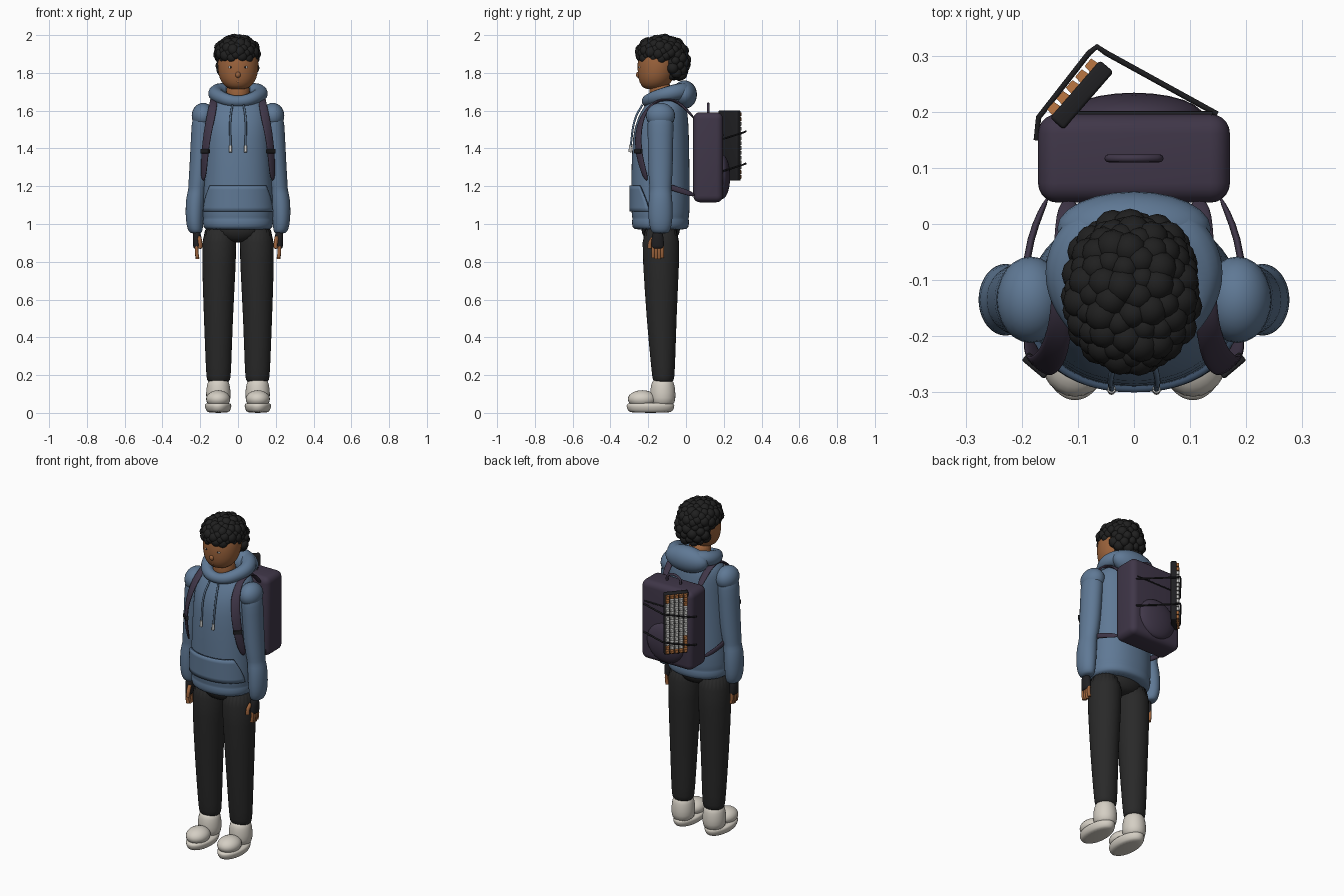
import bpy, bmesh, math
from mathutils import Vector, Matrix

cube = bpy.data.objects.get("Cube")
if cube:
    bpy.data.objects.remove(cube)


def colour(name, r, g, b):
    m = bpy.data.materials.new(name)
    m.use_nodes = True
    m.diffuse_color = (r, g, b, 1)
    m.node_tree.nodes["Principled BSDF"].inputs["Base Color"].default_value = (r, g, b, 1)
    return m


BLUE = colour("hoodie blue", .115, .19, .30)
SEAM = colour("seam blue", .04, .07, .12)
TROUSER = colour("trouser charcoal", .022, .022, .022)
HAIR = colour("hair black", .014, .014, .014)
SKIN = colour("skin brown", .33, .125, .045)
PURPLE = colour("pack purple", .05, .037, .065)
CREAM = colour("shoe cream", .66, .62, .55)
BLACK = colour("strap black", .014, .014, .016)
ORANGE = colour("key orange", .46, .17, .05)
GREY = colour("key grey", .6, .6, .58)


def finish(name, bm, mat, smooth=True, subdiv=0):
    bmesh.ops.recalc_face_normals(bm, faces=bm.faces)
    me = bpy.data.meshes.new(name)
    bm.to_mesh(me)
    bm.free()
    me.materials.append(mat)
    for p in me.polygons:
        p.use_smooth = smooth
    ob = bpy.data.objects.new(name, me)
    bpy.context.collection.objects.link(ob)
    if subdiv:
        ob.modifiers.new("smooth", "SUBSURF").levels = subdiv
        ob.modifiers["smooth"].render_levels = subdiv
    return ob


def ring_point(a, ring, power=2.0):
    z, cx, cy, rx, ry = ring
    s, c = math.sin(a), math.cos(a)
    e = 2 / power
    return Vector((cx + rx * math.copysign(abs(s) ** e, s),
                   cy - ry * math.copysign(abs(c) ** e, c), z))


def loft(name, rings, mat, power=2.0, n=24):
    """Skin a stack of oval rings (z, cx, cy, rx, ry)."""
    bm = bmesh.new()
    loops = [[bm.verts.new(ring_point(math.tau * i / n, r, power)) for i in range(n)] for r in rings]
    for lo, hi in zip(loops, loops[1:]):
        for i in range(n):
            j = (i + 1) % n
            bm.faces.new((lo[i], lo[j], hi[j], hi[i]))
    bm.faces.new(loops[0])
    bm.faces.new(loops[-1])
    return finish(name, bm, mat, subdiv=1)


def add_ball(bm, loc, r, seg=24):
    m = Matrix.Translation(loc) @ Matrix.Diagonal((*r, 1))
    bmesh.ops.create_uvsphere(bm, u_segments=seg, v_segments=seg // 2 + 2, radius=1, matrix=m)


def ball(name, loc, r, mat):
    bm = bmesh.new()
    add_ball(bm, loc, r)
    return finish(name, bm, mat)


def tube(name, pts, depth, mat, radii=None, cyclic=False, handle="AUTO"):
    cu = bpy.data.curves.new(name, "CURVE")
    cu.dimensions = "3D"
    cu.bevel_depth = depth
    cu.bevel_resolution = 4
    cu.use_fill_caps = True
    sp = cu.splines.new("BEZIER")
    sp.bezier_points.add(len(pts) - 1)
    sp.use_cyclic_u = cyclic
    for i, (bp, p) in enumerate(zip(sp.bezier_points, pts)):
        bp.co = p
        bp.handle_left_type = bp.handle_right_type = handle
        bp.radius = radii[i] if radii else 1
    cu.materials.append(mat)
    ob = bpy.data.objects.new(name, cu)
    bpy.context.collection.objects.link(ob)
    return ob


def ribbon(name, pts, sides, mat, thick):
    """Flat band through pts; sides gives half-width vectors."""
    bm = bmesh.new()
    rows = [(bm.verts.new(Vector(p) - Vector(s)), bm.verts.new(Vector(p) + Vector(s)))
            for p, s in zip(pts, sides)]
    for a, b in zip(rows, rows[1:]):
        bm.faces.new((a[0], a[1], b[1], b[0]))
    ob = finish(name, bm, mat)
    so = ob.modifiers.new("thickness", "SOLIDIFY")
    so.thickness, so.offset = thick, 0
    ob.modifiers.new("smooth", "SUBSURF").levels = 2
    return ob


def box(name, loc, size, mat, bevel=0, seg=3):
    bm = bmesh.new()
    bmesh.ops.create_cube(bm, size=1, matrix=Matrix.Translation(loc) @ Matrix.Diagonal((*size, 1)))
    if bevel:
        bmesh.ops.bevel(bm, geom=bm.edges[:], offset=bevel, segments=seg, profile=.5, affect="EDGES")
    return finish(name, bm, mat, smooth=False)


# Hoodie body with hem seam, and pouch pocket wrapped on its front
CY = -.135
torso = [(.968, 0, CY, .17, .135), (.98, 0, CY, .184, .15), (1.02, 0, CY, .188, .153),
         (1.03, 0, CY, .182, .147), (1.04, 0, CY, .19, .155), (1.2, 0, CY, .184, .156),
         (1.4, 0, CY, .175, .152), (1.52, 0, -.13, .172, .145), (1.6, 0, -.115, .168, .122),
         (1.645, 0, -.105, .145, .1), (1.68, 0, -.105, .09, .08)]
loft("hoodie_body", torso, BLUE, 2.2, 32)
bm = bmesh.new()
grid = []
for i in range(7):
    t = i / 6
    half = 1.22 - .38 * t ** 1.5
    ring = (1.065 + .14 * t, 0, CY, .193 - .004 * t, .159)
    grid.append([bm.verts.new(ring_point(half * (k / 10 - 1), ring, 2.2)) for k in range(21)])
for a, b in zip(grid, grid[1:]):
    for k in range(20):
        bm.faces.new((a[k], a[k + 1], b[k + 1], b[k]))
pocket = finish("pouch_pocket", bm, BLUE)
pocket.data.materials.append(SEAM)
so = pocket.modifiers.new("thickness", "SOLIDIFY")
so.thickness, so.offset, so.material_offset_rim = .012, 0, 1

# Collar roll and hood hanging behind the neck
tube("hood_collar", [(0, -.205, 1.65), (.1, -.15, 1.675), (.1, -.04, 1.7), (0, .0, 1.7),
                     (-.1, -.04, 1.7), (-.1, -.15, 1.675)], .04, BLUE,
     [.75, .9, 1.1, 1.2, 1.1, .9], True)
ball("hood", (0, -.008, 1.685), (.137, .066, .075), BLUE)

# Head and neck
loft("neck", [(1.6, 0, -.125, .065, .065), (1.68, 0, -.13, .064, .064), (1.76, 0, -.14, .064, .06)], SKIN)
loft("head", [(1.712, 0, -.172, .04, .04), (1.73, 0, -.167, .074, .072), (1.77, 0, -.158, .1, .096),
              (1.82, 0, -.152, .109, .106), (1.88, 0, -.145, .11, .112), (1.94, 0, -.14, .09, .09),
              (1.96, 0, -.14, .04, .04)], SKIN)
ball("nose", (0, -.252, 1.79), (.014, .013, .016), SKIN)
ball("lips", (0, -.238, 1.752), (.022, .008, .006), SKIN)
for s, side in ((1, "left"), (-1, "right")):
    ball(side + "_eye", (s * .038, -.243, 1.83), (.013, .007, .007), GREY)
    ball(side + "_pupil", (s * .038, -.247, 1.83), (.006, .005, .006), BLACK)

# Curly hair: two cores covered with clumps in a golden spiral
bm = bmesh.new()
for centre, rad, count, low in (((-.005, -.128, 1.905), (.114, .133, .084), 90, -.4),
                                ((-.003, -.065, 1.85), (.104, .074, .09), 50, -.9)):
    add_ball(bm, centre, rad)
    for i in range(count):
        h = 1 - (1 - low) * (i + .5) / count
        w, a = math.sqrt(1 - h * h), i * 2.39996
        d = Vector((w * math.cos(a), w * math.sin(a), h))
        if centre[1] > -.1 and d.y < -.2:
            continue
        r = .028 + .004 * math.sin(i * 1.7)
        add_ball(bm, [c + q * v * .86 for c, q, v in zip(centre, rad, d)], (r, r, r), 12)
finish("hair", bm, HAIR)

for s, side in ((1, "left"), (-1, "right")):
    # Sleeve with shoulder and gathered cuff
    ball(side + "_shoulder", (s * .184, CY, 1.573), (.061, .077, .068), BLUE)
    arm = [(1.6, .18, .045, .055), (1.55, .188, .056, .07), (1.5, .191, .057, .069), (1.3, .202, .055, .066),
           (1.2, .215, .049, .06), (1.18, .217, .046, .056), (1.14, .225, .051, .063),
           (1.05, .23, .049, .066), (.99, .229, .044, .06), (.955, .224, .036, .047), (.95, .222, .02, .03)]
    loft(side + "_sleeve", [(z, s * x, CY, rx, ry) for z, x, rx, ry in arm], BLUE)
    # Hand in a fingerless glove
    loft(side + "_glove", [(z, s * .218, -.15, rx, ry) for z, rx, ry in
                           ((.97, .022, .026), (.92, .022, .032), (.88, .02, .035), (.868, .016, .032))], BLACK)
    for k in range(4):
        y = -.174 + .016 * k
        tip = .812 + .006 * abs(k - 1.5)
        tube(f"{side}_finger_{k + 1}", [(s * .218, y, .89), (s * .219, y, .85), (s * .214, y, tip)], .0095, SKIN)
    tube(side + "_thumb", [(s * .205, -.17, .93), (s * .2, -.19, .9), (s * .2, -.193, .87)], .011, SKIN)
    # Trouser leg
    leg = [(.162, .103, -.12, .05, .045), (.17, .103, -.12, .062, .056), (.21, .103, -.12, .067, .062),
           (.5, .104, -.13, .077, .08), (.8, .101, -.132, .091, .097), (1.02, .097, -.134, .095, .105)]
    loft(side + "_trouser_leg", [(z, s * x, y, rx, ry) for z, x, y, rx, ry in leg], TROUSER)
    # Chunky shoe
    sole = [(0, .05, .1), (.008, .062, .118), (.03, .071, .128), (.045, .071, .128), (.055, .06, .115)]
    loft(side + "_shoe_sole", [(z, s * .105, -.188, rx, ry) for z, rx, ry in sole], CREAM)
    ball(side + "_shoe_toe", (s * .105, -.232, .073), (.064, .076, .047), CREAM)
    loft(side + "_shoe_heel", [(z, s * .104, -.123, rx, ry) for z, rx, ry in
                               ((.03, .056, .06), (.08, .067, .069), (.13, .064, .066),
                                (.165, .057, .058), (.178, .045, .045))], CREAM)
    # Shoulder strap, buckle and lower strap
    path = [(.115, .05, 1.55), (.122, -.02, 1.635), (.125, -.1, 1.672), (.13, -.18, 1.64), (.143, -.235, 1.57),
            (.166, -.258, 1.46), (.178, -.245, 1.34), (.184, -.205, 1.22)]
    wide = [(.022, 0)] * 4 + [(.026, .012), (.022, .018), (.019, .018), (.014, .014)]
    ribbon(side + "_shoulder_strap", [(s * x, y, z) for x, y, z in path],
           [(s * a, b, 0) for a, b in wide], PURPLE, .016)
    buckle = box(side + "_buckle", (0, 0, 0), (.052, .02, .024), BLACK, .004)
    buckle.location, buckle.rotation_euler = (s * .174, -.252, 1.385), (0, 0, s * .7)
    ribbon(side + "_lower_strap", [(s * .186, -.2, 1.23), (s * .2, -.05, 1.185), (s * .15, .055, 1.15)],
           [(0, 0, .017)] * 3, PURPLE, .014)
    # Drawstring with metal tip
    tube(side + "_drawstring", [(s * .03, -.232, 1.63), (s * .04, -.268, 1.56), (s * .04, -.294, 1.41)], .0055, BLUE)
    tube(side + "_drawstring_tip", [(s * .04, -.294, 1.415), (s * .04, -.297, 1.38)], .0075, GREY)

loft("trouser_hips", [(.9, 0, -.134, .05, .07), (.94, 0, -.134, .15, .1), (1.03, 0, -.134, .175, .12)], TROUSER)

# Backpack with round pocket, handle and zip line
box("backpack", (0, .117, 1.353), (.342, .158, .476), PURPLE, .035, 5)
ball("backpack_round_pocket", (0, .19, 1.25), (.125, .044, .118), PURPLE)
tube("backpack_handle", [(-.046, .117, 1.58), (-.038, .117, 1.622), (.038, .117, 1.622), (.046, .117, 1.58)],
     .007, PURPLE)
tube("backpack_zip", [(-.13, .197, 1.47), (.14, .197, 1.47)], .004, BLACK)

# Elastic cords holding the keyboard
for k, z in enumerate((1.45, 1.28)):
    tube(f"elastic_cord_{k + 1}", [(.148, .196, z), (-.05, .305, z + .035), (-.066, .316, z + .04),
                                   (-.08, .305, z + .035), (-.17, .19, z), (-.174, .15, z - .01)],
         .005, BLACK, handle="VECTOR")

# Keyboard standing on end, keys facing back and right
turn = Matrix.Translation((-.093, .23, 1.415)) @ Matrix.Rotation(math.radians(49), 4, "Z")
case = box("keyboard_case", (0, 0, 0), (.136, .032, .37), BLACK, .006)
case.matrix_world = turn
for label, mat in (("accent", ORANGE), ("plain", GREY)):
    bm = bmesh.new()
    for col in range(5):
        for row in range(14):
            accent = row in (0, 13) or (col == 0 and row in (1, 2, 3, 11, 12)) or (col == 4 and row in (1, 12))
            if accent == (mat is ORANGE):
                m = Matrix.Translation(((col - 2) * .0255, .022, (row - 6.5) * .0255))
                bmesh.ops.create_cone(bm, cap_ends=True, segments=4, radius1=.0155, radius2=.0125, depth=.016,
                                      matrix=m @ Matrix.Rotation(-math.pi / 2, 4, "X")
                                      @ Matrix.Rotation(math.pi / 4, 4, "Z"))
    finish(label + "_keys", bm, mat, smooth=False).matrix_world = turn

# Smooth the curved corners of the boxy parts while keeping edges sharp
bpy.ops.object.select_all(action="DESELECT")
for name in ("backpack", "keyboard_case"):
    ob = bpy.data.objects[name]
    ob.select_set(True)
    bpy.context.view_layer.objects.active = ob
bpy.ops.object.shade_smooth_by_angle(angle=math.radians(35))
